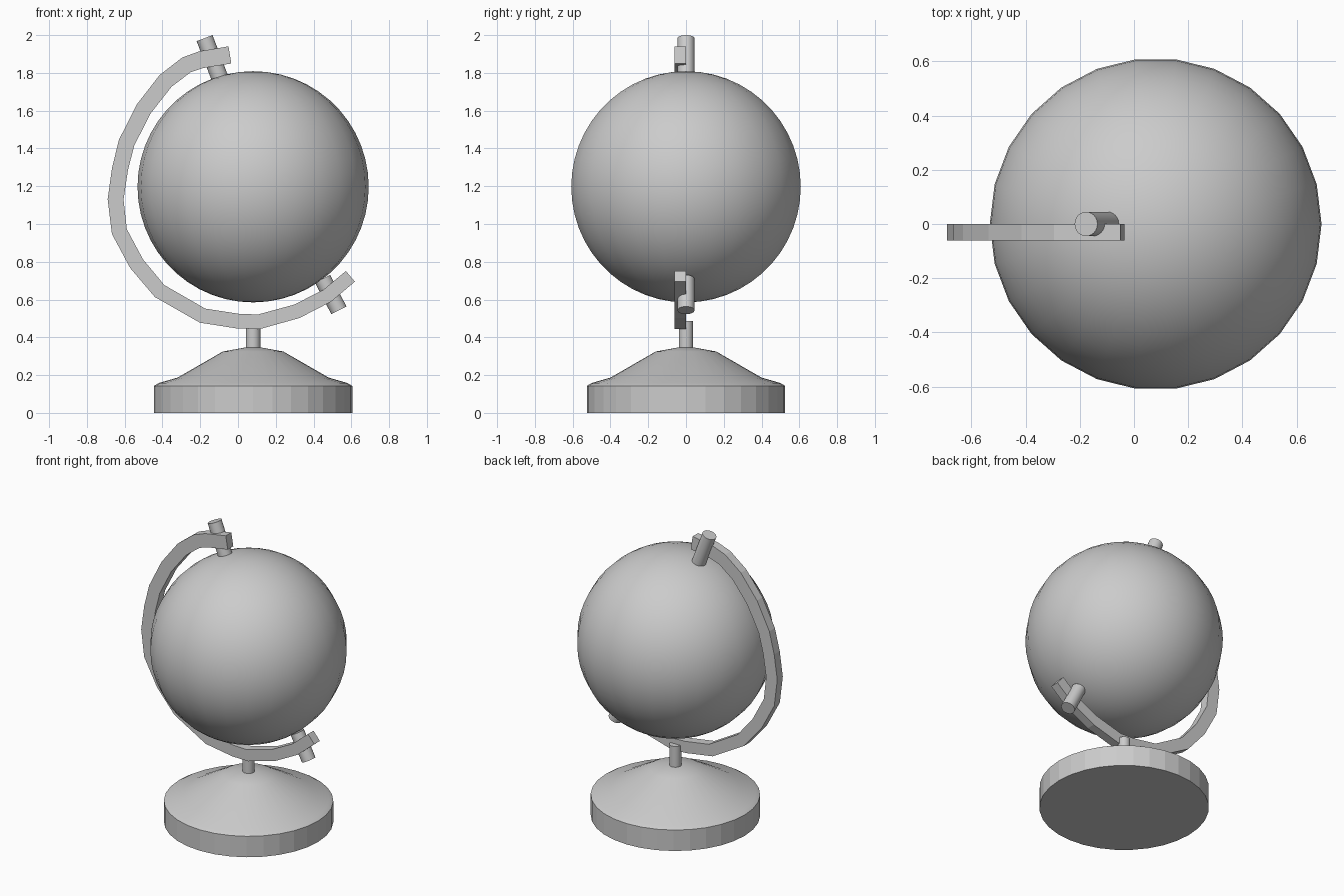
import bpy, bmesh, math
from mathutils import Vector

cube = bpy.data.objects.get("Cube")
if cube:
    bpy.data.objects.remove(cube, do_unlink=True)

CX = 0.08  # axis shared by globe, stem and base

grey = bpy.data.materials.new("plain grey")
grey.use_nodes = True
colour = (0.6, 0.6, 0.6, 1)
grey.diffuse_color = colour
grey.node_tree.nodes["Principled BSDF"].inputs["Base Color"].default_value = colour


def finish(name, bm, smooth=None):
    """Turn a bmesh into an object; smooth is a rule choosing smooth faces."""
    bmesh.ops.recalc_face_normals(bm, faces=bm.faces)
    for f in bm.faces:
        f.smooth = bool(smooth and smooth(f))
    mesh = bpy.data.meshes.new(name)
    bm.to_mesh(mesh)
    bm.free()
    mesh.materials.append(grey)
    obj = bpy.data.objects.new(name, mesh)
    bpy.context.collection.objects.link(obj)
    return obj


def rod(name, start, end, radius):
    """Round rod between two points, smooth sides and flat caps."""
    a, b = Vector(start), Vector(end)
    bm = bmesh.new()
    bmesh.ops.create_cone(bm, cap_ends=True, segments=24, radius1=radius,
                          radius2=radius, depth=(b - a).length)
    obj = finish(name, bm, lambda f: len(f.verts) == 4)
    for e in obj.data.edges:
        za, zb = (obj.data.vertices[i].co.z for i in e.vertices)
        e.use_edge_sharp = abs(za - zb) < 1e-4
    obj.location = (a + b) / 2
    obj.rotation_mode = 'QUATERNION'
    obj.rotation_quaternion = (b - a).to_track_quat('Z', 'Y')
    return obj


# Globe ball
bm = bmesh.new()
bmesh.ops.create_uvsphere(bm, u_segments=26, v_segments=26, radius=0.612)
globe = finish("globe_ball", bm, lambda f: True)
globe.location = (CX, 0, 1.197)
globe.rotation_euler.z = math.pi / 2

# Base: lathed profile with faceted rim and smooth cone
profile = [(0.525, 0), (0.525, 0.143), (0.5, 0.158), (0.4, 0.187),
           (0.16, 0.325), (0.05, 0.345)]
SIDES = 32
bm = bmesh.new()
rings = [[bm.verts.new((r * math.cos(t), r * math.sin(t), z))
          for t in (math.tau * i / SIDES for i in range(SIDES))]
         for r, z in profile]
for low, high in zip(rings, rings[1:]):
    for i in range(SIDES):
        j = (i + 1) % SIDES
        bm.faces.new((low[i], low[j], high[j], high[i]))
bm.faces.new(rings[0])
bm.faces.new(rings[-1])
base = finish("base", bm, lambda f: f.calc_center_median().z > 0.144)
base.location.x = CX

# Stem and the two axis pins
rod("stem", (CX, 0, 0.33), (CX, 0, 0.487), 0.038)
rod("upper_pin", (-0.177, 0, 1.984), (-0.095, 0, 1.77), 0.045)
rod("lower_pin", (0.534, 0, 0.543), (0.448, 0, 0.71), 0.045)

# Curved arm: flat bar following a centre line
path = [Vector(p) for p in (
    (-0.043, 1.895), (-0.195, 1.87), (-0.272, 1.843), (-0.383, 1.758),
    (-0.5, 1.608), (-0.59, 1.43), (-0.625, 1.29), (-0.648, 1.13),
    (-0.628, 0.96), (-0.537, 0.79), (-0.415, 0.645), (-0.188, 0.515),
    (0.005, 0.485), (0.113, 0.483), (0.312, 0.538), (0.472, 0.62),
    (0.595, 0.723))]
last = len(path) - 1
bm = bmesh.new()
sections = []
for i, p in enumerate(path):
    along = (path[min(i + 1, last)] - path[max(i - 1, 0)]).normalized()
    half = Vector((-along.y, along.x)) * (0.046 - 0.009 * i / last)
    corners = [(p + half, -0.06), (p + half, 0), (p - half, 0), (p - half, -0.06)]
    sections.append([bm.verts.new((c.x, y, c.y)) for c, y in corners])
for a, b in zip(sections, sections[1:]):
    for k in range(4):
        m = (k + 1) % 4
        bm.faces.new((a[k], a[m], b[m], b[k]))
bm.faces.new(sections[0])
bm.faces.new(sections[-1])
finish("curved_arm", bm)
